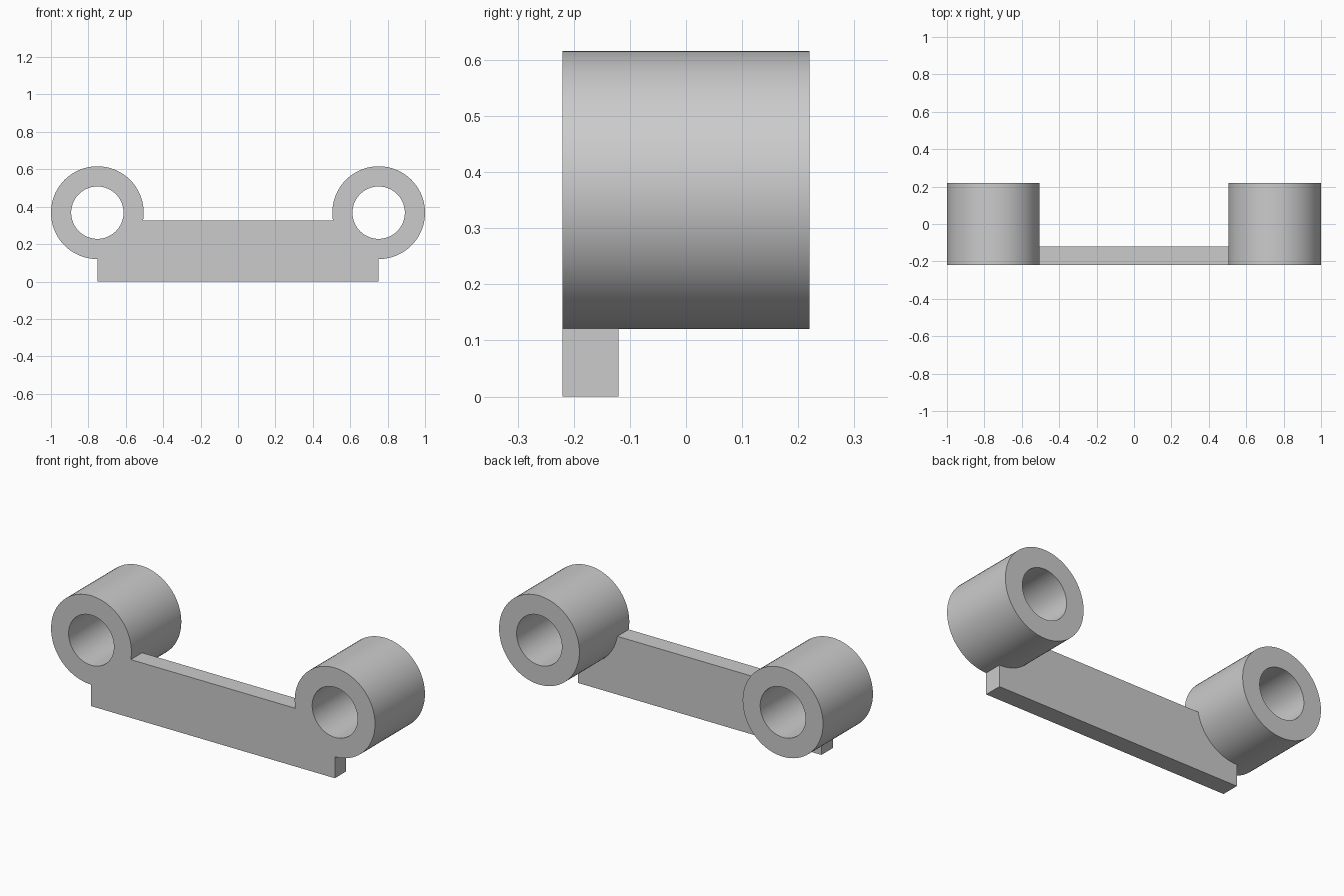
import bpy
import bmesh
from math import cos, sin, radians, pi

cube = bpy.data.objects.get("Cube")
if cube:
    bpy.data.objects.remove(cube, do_unlink=True)

CX, CZ = 0.752, 0.368            # tube axis
R_OUT, R_IN = 0.248, 0.14
Y_FRONT, Y_BACK, Y_PLATE = -0.22, 0.22, -0.12
SEGMENTS = 72

grey = bpy.data.materials.new("light grey")
grey.use_nodes = True
colour = (0.6, 0.6, 0.6, 1)
grey.diffuse_color = colour
grey.node_tree.nodes["Principled BSDF"].inputs["Base Color"].default_value = colour


def finish(name, bm):
    bmesh.ops.recalc_face_normals(bm, faces=bm.faces)
    mesh = bpy.data.meshes.new(name)
    bm.to_mesh(mesh)
    bm.free()
    mesh.materials.append(grey)
    obj = bpy.data.objects.new(name, mesh)
    bpy.context.collection.objects.link(obj)
    bpy.ops.object.select_all(action='DESELECT')
    obj.select_set(True)
    bpy.context.view_layer.objects.active = obj
    bpy.ops.object.shade_smooth_by_angle(angle=radians(30))


def tube(name, cx):
    """Hollow cylinder along y."""
    bm = bmesh.new()
    section = [(R_OUT, Y_FRONT), (R_OUT, Y_BACK), (R_IN, Y_BACK), (R_IN, Y_FRONT)]
    rings = []
    for i in range(SEGMENTS):
        a = 2 * pi * i / SEGMENTS
        rings.append([bm.verts.new((cx + r * cos(a), y, CZ + r * sin(a))) for r, y in section])
    for i in range(SEGMENTS):
        p, q = rings[i], rings[(i + 1) % SEGMENTS]
        for j in range(4):
            k = (j + 1) % 4
            bm.faces.new((p[j], p[k], q[k], q[j]))
    finish(name, bm)


# Two tubes at the ends
tube("left_tube", CX)
tube("right_tube", -CX)

# Connecting plate, with ends curved to meet the tubes
arc = [(CX - R_OUT * cos(radians(d)), CZ - R_OUT * sin(radians(d)))
       for d in range(90, 9, -5)]
half = [(CX, 0)] + arc
outline = half + [(-x, z) for x, z in reversed(half)]
bm = bmesh.new()
face = bm.faces.new([bm.verts.new((x, Y_FRONT, z)) for x, z in outline])
extruded = bmesh.ops.extrude_face_region(bm, geom=[face], use_keep_orig=True)
moved = [v for v in extruded["geom"] if isinstance(v, bmesh.types.BMVert)]
bmesh.ops.translate(bm, verts=moved, vec=(0, Y_PLATE - Y_FRONT, 0))
finish("connecting_plate", bm)
